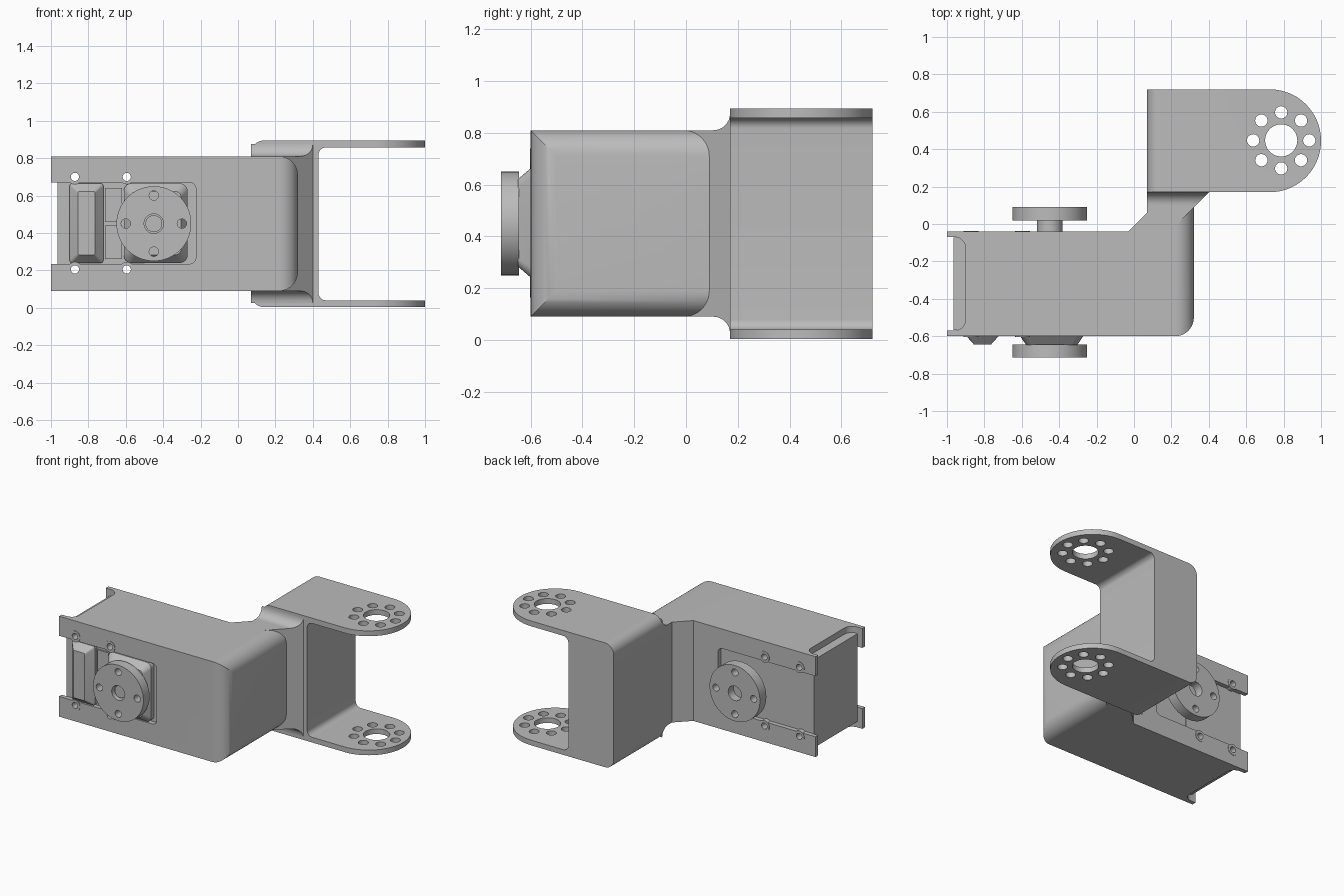
import bpy, bmesh, math
from mathutils import Vector

if "Cube" in bpy.data.objects:
    bpy.data.objects.remove(bpy.data.objects["Cube"])

grey = bpy.data.materials.new("neutral grey")
grey.use_nodes = True
COLOUR = (0.5, 0.5, 0.5, 1)
grey.diffuse_color = COLOUR
grey.node_tree.nodes["Principled BSDF"].inputs["Base Color"].default_value = COLOUR
MID = 0.45


def finish(name, bm):
    bmesh.ops.recalc_face_normals(bm, faces=bm.faces)
    mesh = bpy.data.meshes.new(name)
    bm.to_mesh(mesh)
    bm.free()
    mesh.materials.append(grey)
    ob = bpy.data.objects.new(name, mesh)
    bpy.context.collection.objects.link(ob)
    return ob


def rounded(corners, steps=10):
    """Outline from (a, b, radius) corners, each replaced by a tangent arc."""
    out = []
    for i, (a, b, r) in enumerate(corners):
        p = Vector((a, b))
        if r == 0:
            out.append(p)
            continue
        u = (Vector(corners[i - 1][:2]) - p).normalized()
        v = (Vector(corners[(i + 1) % len(corners)][:2]) - p).normalized()
        half = u.angle(v) / 2
        centre = p + (u + v).normalized() * r / math.sin(half)
        s = p + u * r / math.tan(half) - centre
        e = p + v * r / math.tan(half) - centre
        sweep = math.pi - 2 * half
        for k in range(steps + 1):
            t = k / steps
            out.append(centre + (s * math.sin((1 - t) * sweep)
                                 + e * math.sin(t * sweep)) / math.sin(sweep))
    return out


def prism(name, outline, axis, lo, hi, shrink=(0, 0)):
    """Extrude an outline along y or z; shrink tapers the far end inward."""
    bm = bmesh.new()
    ca = (min(p[0] for p in outline) + max(p[0] for p in outline)) / 2
    cb = (min(p[1] for p in outline) + max(p[1] for p in outline)) / 2
    rings = []
    for t, sh in ((lo, (0, 0)), (hi, shrink)):
        ring = []
        for p in outline:
            a = ca + (p[0] - ca) * (1 - sh[0])
            b = cb + (p[1] - cb) * (1 - sh[1])
            ring.append(bm.verts.new((a, b, t) if axis == "z" else (a, t, b)))
        rings.append(ring)
        bm.faces.new(ring)
    n = len(outline)
    for i in range(n):
        j = (i + 1) % n
        bm.faces.new((rings[0][i], rings[0][j], rings[1][j], rings[1][i]))
    return finish(name, bm)


def rect(a0, a1, b0, b1, r=0):
    return rounded([(a0, b0, r), (a1, b0, r), (a1, b1, r), (a0, b1, r)], 6)


def circle(a, b, r, n=32):
    return [(a + r * math.cos(2 * math.pi * k / n),
             b + r * math.sin(2 * math.pi * k / n)) for k in range(n)]


def combine(ob, other, operation):
    mod = ob.modifiers.new("cut", "BOOLEAN")
    mod.operation, mod.solver, mod.object = operation, "EXACT", other
    bpy.context.view_layer.objects.active = ob
    bpy.ops.object.modifier_apply(modifier=mod.name)
    bpy.data.objects.remove(other)


# Housing: plan outline crossed with a side outline
body = prism("housing", rounded([
    (-1, -0.6, 0), (0.32, -0.6, 0.1), (0.32, 0.09, 0), (0.07, 0.09, 0),
    (0.07, 0.06, 0), (-0.03, -0.04, 0), (-1, -0.04, 0)]), "z", 0.09, 0.81)
side = prism("side", rounded([
    (-1.1, 0, 0), (0.32, 0, 0), (0.32, 0.09, 0), (0.32, 0.81, 0),
    (-1.1, 0.81, 0)]) and rounded([
    (-1.1, 0.09, 0), (0.32, 0.09, 0.1), (0.32, 0.81, 0.1), (-1.1, 0.81, 0)]),
    "y", -0.8, 0.3)
combine(body, side, "INTERSECT")

# Open end between the cheeks, and the slots in the front and back cheeks
combine(body, prism("end_cut", rounded([
    (-1.2, -0.57, 0), (-0.9, -0.57, 0.06), (-0.9, -0.07, 0.06),
    (-1.2, -0.07, 0)]), "z", 0, 1), "DIFFERENCE")
for lo, hi in ((-0.7, -0.565), (-0.075, 0.05)):
    combine(body, prism("slot", rounded([
        (-1.2, 0.235, 0), (-0.225, 0.235, 0.035), (-0.225, 0.67, 0.035),
        (-1.2, 0.67, 0)]), "y", lo, hi), "DIFFERENCE")

# Motor case showing at the open end
motor = prism("motor_case", rect(-0.965, -0.5, 0.135, 0.765), "y", -0.568, -0.072)

# Screw holes with small bosses
bosses = []
for x in (-0.872, -0.595):
    for z in (0.205, 0.7):
        for lo, hi in ((-0.603, -0.57), (-0.07, -0.037)):
            bosses.append(prism("screw_boss", circle(x, z, 0.04, 20), "y", lo, hi))
            combine(bosses[-1], prism("drill", circle(x, z, 0.022, 16),
                                      "y", -1, 1), "DIFFERENCE")
        for part in (body, motor):
            combine(part, prism("drill", circle(x, z, 0.022, 16), "y", -1, 1),
                    "DIFFERENCE")

# Neck: diagonal strip flaring up to the bracket
bm = bmesh.new()
rings = []
R = 0.065
for y in [-0.04, 0.06, 0.09] + [0.105 + R * math.sin(k * math.pi / 16) for k in range(9)]:
    h = 0.36
    if y > 0.105:
        h += R - math.sqrt(max(0, R * R - (y - 0.105) ** 2))
    x0, x1 = min(0.01 + y, 0.07), 0.23 + y
    rings.append([bm.verts.new((x, y, MID + s * h)) for x, s in
                  ((x0, -1), (x1, -1), (x1, 1), (x0, 1))])
for a, b in zip(rings, rings[1:]):
    for i in range(4):
        j = (i + 1) % 4
        bm.faces.new((a[i], a[j], b[j], b[i]))
bm.faces.new(rings[0])
bm.faces.new(rings[-1])
neck = finish("neck", bm)

# Forked bracket: U profile trimmed by a round-ended plan, then drilled
bracket = prism("fork_bracket", rounded([
    (0.07, 0.003, 0.07), (1.1, 0.003, 0), (1.1, 0.04, 0), (0.43, 0.04, 0.04),
    (0.43, 0.857, 0.04), (1.1, 0.857, 0), (1.1, 0.895, 0), (0.07, 0.895, 0.07)]),
    "y", 0.17, 0.72)
combine(bracket, prism("plan", rounded([
    (0, 0.16, 0), (0.5, 0.16, 0), (0.5, 0.17, 0), (1, 0.17, 0.2745),
    (1, 0.72, 0.2745), (0.5, 0.72, 0), (0.5, 0.73, 0), (0, 0.73, 0)], 20),
    "z", -0.1, 1), "INTERSECT")
combine(bracket, prism("bore", circle(0.787, 0.447, 0.086, 40), "z", -1, 2), "DIFFERENCE")
for k in range(8):
    t = k * math.pi / 4
    combine(bracket, prism("drill", circle(0.787 + 0.15 * math.cos(t),
            0.447 + 0.15 * math.sin(t), 0.033, 20), "z", -1, 2), "DIFFERENCE")

# Raised covers on the front of the motor
end_cover = prism("end_cover", rect(-0.9, -0.72, 0.24, 0.665, 0.015), "y",
                  -0.595, -0.645, (0.5, 0.2))
end_base = prism("end_cover_base", rect(-0.9, -0.72, 0.24, 0.665, 0.015), "y", -0.56, -0.595)
gear_base = prism("gear_base", rect(-0.61, -0.27, 0.24, 0.665, 0.04), "y", -0.56, -0.598)
gear_cover = prism("gear_cover", rect(-0.61, -0.27, 0.24, 0.665, 0.04), "y",
                   -0.598, -0.648, (0.2, 0.2))
for lo, hi in ((0.26, 0.44), (0.46, 0.64)):
    prism("label_pad", rect(-0.71, -0.62, lo, hi), "y", -0.56, -0.58)

# Output discs with shafts
for name, lo, hi in (("front_disc", -0.715, -0.645), ("back_disc", 0.018, 0.09)):
    disc = prism(name, circle(-0.45, MID, 0.2, 64), "y", lo, hi)
    combine(disc, prism("bore", circle(-0.45, MID, 0.052), "y", -1, 1), "DIFFERENCE")
    for k in range(4):
        t = k * math.pi / 2
        combine(disc, prism("drill", circle(-0.45 + 0.15 * math.cos(t),
                MID + 0.15 * math.sin(t), 0.025, 20), "y", -1, 1), "DIFFERENCE")
prism("front_shaft", circle(-0.45, MID, 0.045), "y", -0.69, -0.6)
prism("back_shaft", circle(-0.45, MID, 0.068), "y", -0.08, 0.03)

# Smooth the curved parts, keeping edges crisp
bpy.ops.object.select_all(action="DESELECT")
for ob in bpy.context.collection.objects:
    if ob.type == "MESH":
        ob.select_set(True)
        bpy.context.view_layer.objects.active = ob
bpy.ops.object.shade_smooth_by_angle(angle=math.radians(30))
